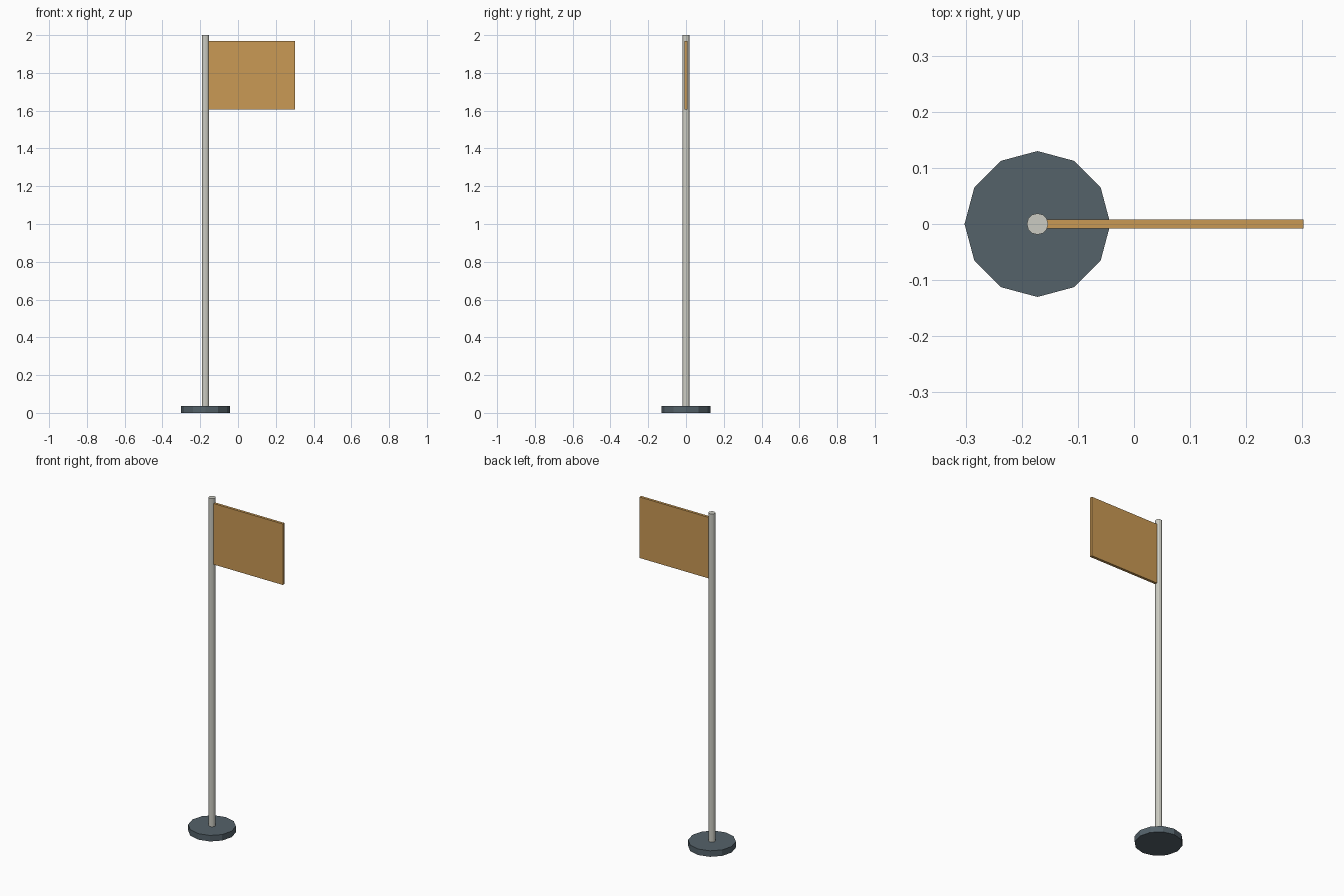
import bpy

default_cube = bpy.data.objects.get("Cube")
if default_cube:
    bpy.data.objects.remove(default_cube, do_unlink=True)

POLE_X = -0.172


def make_material(name, colour):
    mat = bpy.data.materials.new(name)
    mat.use_nodes = True
    mat.diffuse_color = (*colour, 1)
    mat.node_tree.nodes["Principled BSDF"].inputs["Base Color"].default_value = (*colour, 1)
    return mat


def finish(name, mat):
    obj = bpy.context.object
    obj.name = name
    obj.data.name = name
    obj.data.materials.append(mat)
    return obj


def cylinder(name, radius, bottom, top, mat):
    bpy.ops.mesh.primitive_cylinder_add(
        vertices=12, radius=radius, depth=top - bottom,
        location=(POLE_X, 0, (bottom + top) / 2))
    return finish(name, mat)


def box(name, low, high, mat):
    centre = [(a + b) / 2 for a, b in zip(low, high)]
    bpy.ops.mesh.primitive_cube_add(size=1, location=centre)
    obj = finish(name, mat)
    obj.scale = [b - a for a, b in zip(low, high)]
    bpy.ops.object.transform_apply(location=False, rotation=False, scale=True)
    return obj


slate = make_material("slate grey", (0.089, 0.122, 0.144))
metal = make_material("pale metal", (0.60, 0.60, 0.54))
ochre = make_material("ochre cloth", (0.585, 0.319, 0.089))

# Faceted foot and slim pole
cylinder("base", 0.13, 0, 0.036, slate)
cylinder("pole", 0.019, 0.03, 2, metal)

# Flat flag fixed to the pole's left side
box("flag", (-0.156, -0.008, 1.605), (0.302, 0.008, 1.97), ochre)
